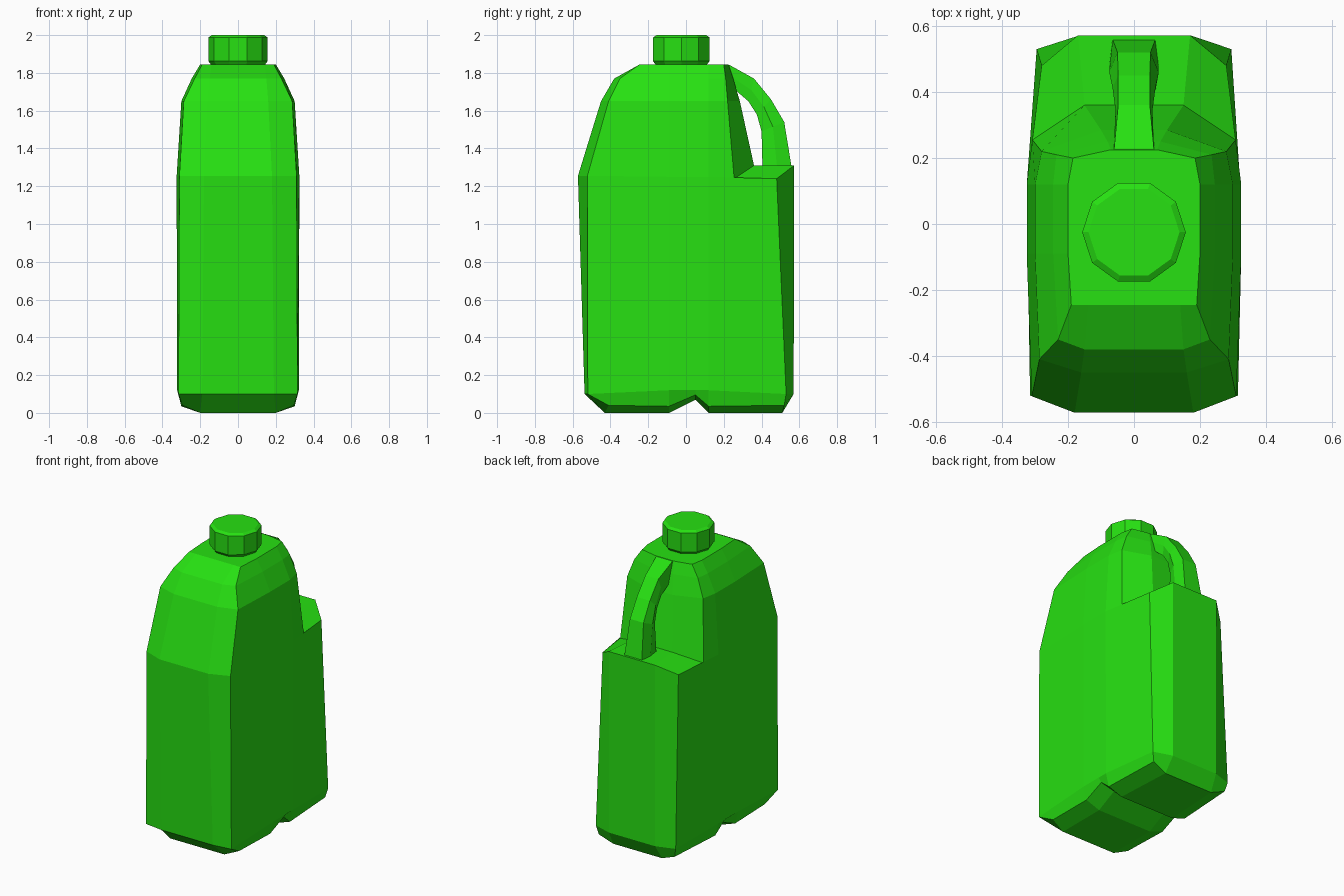
import bpy, bmesh, math

if "Cube" in bpy.data.objects:
    bpy.data.objects.remove(bpy.data.objects["Cube"], do_unlink=True)

green = bpy.data.materials.new("bright_green")
green.use_nodes = True
green.diffuse_color = (0.02, 0.75, 0.006, 1)
green.node_tree.nodes["Principled BSDF"].inputs["Base Color"].default_value = green.diffuse_color


def finish(name, bm):
    """Clean the mesh and add it to the scene, flat shaded."""
    bmesh.ops.remove_doubles(bm, verts=bm.verts[:], dist=0.0005)
    bmesh.ops.recalc_face_normals(bm, faces=bm.faces[:])
    mesh = bpy.data.meshes.new(name)
    bm.to_mesh(mesh)
    bm.free()
    mesh.materials.append(green)
    obj = bpy.data.objects.new(name, mesh)
    bpy.context.collection.objects.link(obj)


def loft(bm, rings):
    """Join closed rings of points with quads and return the vertex rings."""
    rows = [[bm.verts.new(p) for p in ring] for ring in rings]
    for low, high in zip(rows, rows[1:]):
        for i in range(len(low)):
            j = (i + 1) % len(low)
            bm.faces.new((low[i], low[j], high[j], high[i]))
    return rows


def body_ring(front, corner, side, back_corner, back):
    """Symmetric ring; side is (x, z at the groove edges, z at the groove middle)."""
    x, edge_z, mid_z = side
    sides = [(x, -0.09, edge_z), (x, 0.05, mid_z), (x, 0.12, edge_z)]
    half = [front, corner, *sides, back_corner, back]
    return half + [(-px, py, pz) for px, py, pz in reversed(half)]


# Body: stacked rings, with a step at the back that forms the handle ledge
ledge_front = ((0.18, -0.572, 1.255), (0.31, -0.522, 1.255), (0.325, 1.25, 1.25))
foot_front, foot_back = (0.2, -0.43, 0), (0.18, 0.51, 0)
rings = [
    body_ring(foot_front, foot_front, (0.2, 0, 0.07), foot_back, foot_back),
    body_ring(foot_front, (0.295, -0.41, 0.04), (0.3, 0.035, 0.095), (0.28, 0.52, 0.04), foot_back),
    body_ring((0.19, -0.537, 0.1), (0.315, -0.52, 0.1), (0.322, 0.12, 0.12), (0.295, 0.53, 0.1), (0.17, 0.57, 0.1)),
    body_ring(*ledge_front, (0.28, 0.48, 1.24), (0.17, 0.572, 1.31)),
    body_ring(*ledge_front, (0.308, 0.255, 1.24), (0.15, 0.36, 1.31)),
    body_ring((0.16, -0.45, 1.65), (0.287, -0.41, 1.65), (0.3, 1.65, 1.65), (0.28, 0.22, 1.65), (0.1, 0.285, 1.65)),
    body_ring((0.15, -0.38, 1.77), (0.23, -0.35, 1.77), (0.245, 1.77, 1.77), (0.235, 0.21, 1.77), (0.08, 0.25, 1.77)),
    body_ring((0.14, -0.245, 1.845), (0.19, -0.245, 1.845), (0.2, 1.845, 1.845), (0.185, 0.2, 1.845), (0.07, 0.225, 1.845)),
]
bm = bmesh.new()
rows = loft(bm, rings)
for row in (rows[0], rows[-1]):
    for i in range(6):
        if (row[i].co - row[i + 1].co).length > 0.001:
            bm.faces.new((row[i], row[i + 1], row[-2 - i], row[-1 - i]))
finish("jug_body", bm)

# Handle: six-sided section swept along matching outer and inner curves
outer = [(0.18, 1.845), (0.23, 1.842), (0.36, 1.77), (0.45, 1.66), (0.52, 1.54), (0.56, 1.295)]
inner = [(0.16, 1.72), (0.26, 1.71), (0.33, 1.65), (0.375, 1.58), (0.40, 1.49), (0.405, 1.295)]
flat = [0.06, 0.06, 0.048, 0.048, 0.05, 0.065]
wide = [0.06, 0.06, 0.056, 0.065, 0.075, 0.075]
sections = []
for (oy, oz), (iy, iz), f, w in zip(outer, inner, flat, wide):
    my, mz = (oy + iy) / 2, (oz + iz) / 2
    sections.append([(f, oy, oz), (w, my, mz), (f, iy, iz), (-f, iy, iz), (-w, my, mz), (-f, oy, oz)])
bm = bmesh.new()
rows = loft(bm, sections)
bm.faces.new(rows[0])
bm.faces.new(rows[-1])
finish("handle", bm)

# Cap: ten-sided with bevelled rims
bm = bmesh.new()
profile = [(0.14, 1.84), (0.157, 1.862), (0.157, 1.988), (0.138, 2.0)]
rows = loft(bm, [[(r * math.cos(math.tau * i / 10), r * math.sin(math.tau * i / 10) - 0.025, z)
                  for i in range(10)] for r, z in profile])
bm.faces.new(rows[0])
bm.faces.new(rows[-1])
finish("cap", bm)
